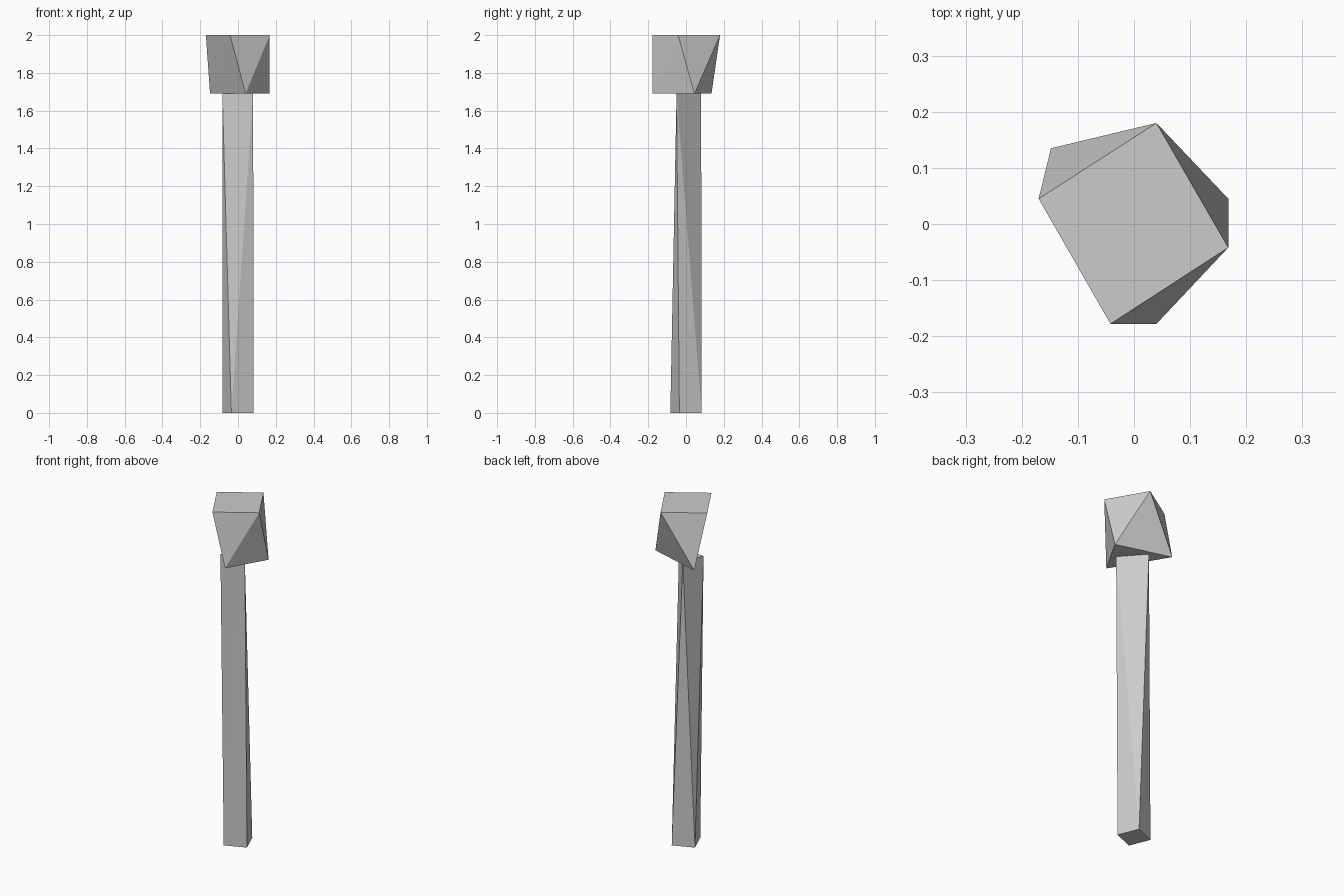
import bpy, bmesh

if "Cube" in bpy.data.objects:
    bpy.data.objects.remove(bpy.data.objects["Cube"])

JOIN_Z = 1.69


def hull(name, lower, z0, upper, z1):
    """Faceted solid skinned between two flat outlines."""
    bm = bmesh.new()
    points = [(x, y, z0) for x, y in lower] + [(x, y, z1) for x, y in upper]
    verts = [bm.verts.new(p) for p in points]
    bmesh.ops.convex_hull(bm, input=verts)
    # merge flat triangle pairs into clean facets
    bmesh.ops.dissolve_limit(bm, angle_limit=0.01, verts=bm.verts, edges=bm.edges)
    bmesh.ops.recalc_face_normals(bm, faces=bm.faces)
    mesh = bpy.data.meshes.new(name)
    bm.to_mesh(mesh)
    bm.free()
    obj = bpy.data.objects.new(name, mesh)
    bpy.context.collection.objects.link(obj)
    return obj


def turned_square(a, b):
    """Square outline made by quarter turns of one corner."""
    return [(a, b), (-b, a), (-a, -b), (b, -a)]


# Post: square foot twisting into a three-cornered top
hull("post", turned_square(0.035, 0.083), 0.0,
     [(0.08, -0.05), (-0.035, 0.08), (-0.083, -0.045)], JOIN_Z)

# Head: three-cornered base flaring to a four-sided top
hull("head", [(0.168, 0.045), (-0.148, 0.135), (0.04, -0.178)], JOIN_Z,
     [(0.04, 0.18), (-0.17, 0.045), (-0.042, -0.178), (0.168, -0.042)], 2.0)
